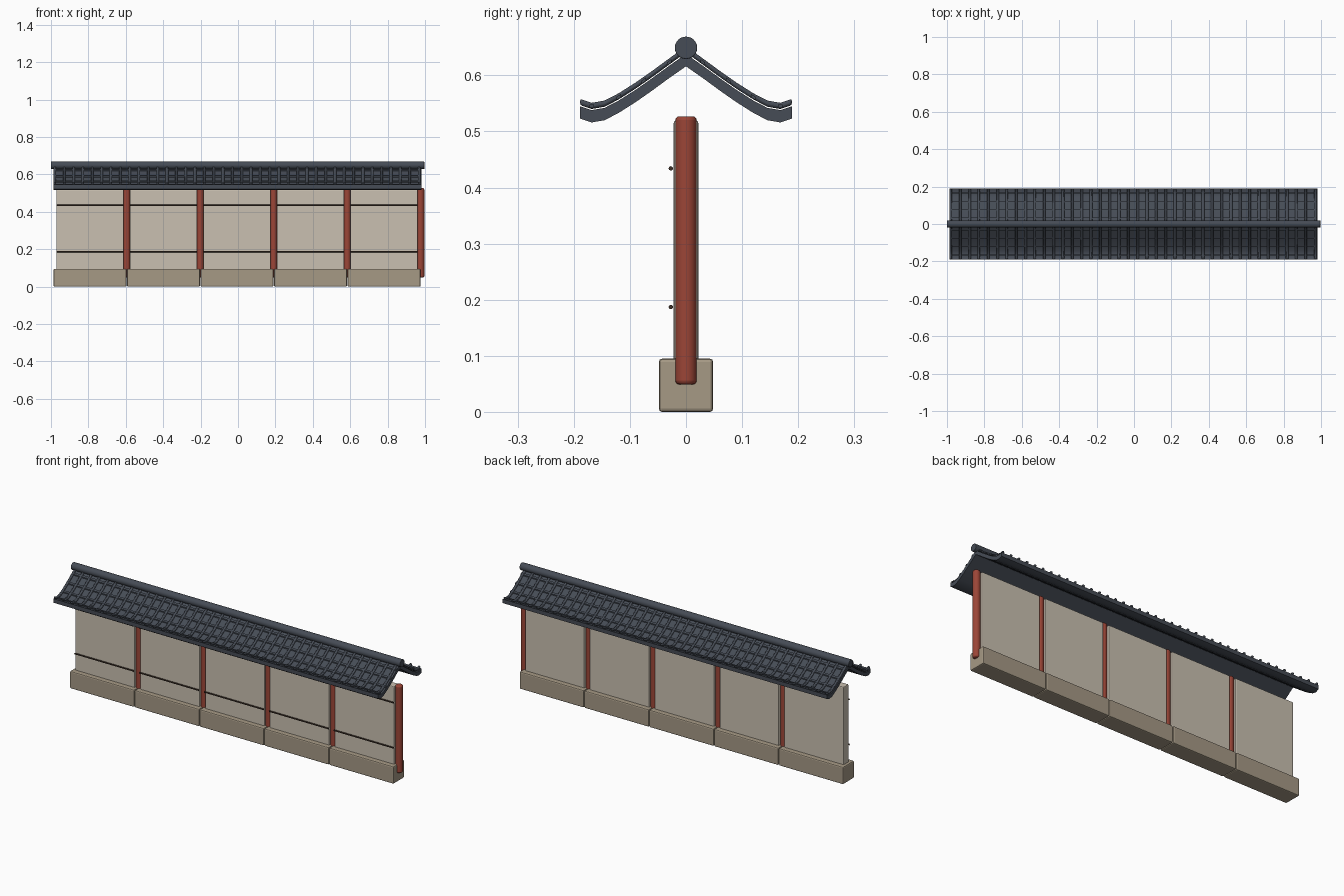
import bpy, bmesh
from math import pi

if "Cube" in bpy.data.objects:
    bpy.data.objects.remove(bpy.data.objects["Cube"])


def material(name, rgb):
    m = bpy.data.materials.new(name)
    m.use_nodes = True
    m.diffuse_color = (*rgb, 1)
    m.node_tree.nodes["Principled BSDF"].inputs["Base Color"].default_value = (*rgb, 1)
    return m


SLATE = material("slate tile", (0.061, 0.072, 0.092))
PLASTER = material("cream plaster", (0.59, 0.53, 0.44))
STONE = material("tan stone", (0.38, 0.32, 0.235))
RED = material("red lacquer", (0.33, 0.06, 0.038))
BROWN = material("dark brown wood", (0.045, 0.028, 0.02))


def finish(obj, name, mat, bevel=0, segments=2):
    obj.name = name
    obj.data.materials.append(mat)
    if bevel:
        b = obj.modifiers.new("Bevel", "BEVEL")
        b.width, b.segments = bevel, segments
        b.limit_method, b.angle_limit = "ANGLE", 0.8
    return obj


def smooth():
    bpy.ops.object.shade_smooth_by_angle(angle=0.7)


def box(name, mat, centre, size, bevel):
    bpy.ops.mesh.primitive_cube_add(size=1, location=centre)
    obj = bpy.context.object
    obj.scale = size
    bpy.ops.object.transform_apply(location=False, rotation=False, scale=True)
    return finish(obj, name, mat, bevel)


def rod(name, mat, centre, radius, length, along_x=False, bevel=0, sides=20):
    bpy.ops.mesh.primitive_cylinder_add(
        vertices=sides, radius=radius, depth=length, location=centre,
        rotation=(0, pi / 2 if along_x else 0, 0))
    smooth()
    return finish(bpy.context.object, name, mat, bevel, 3)


def extrude_band(name, mat, path, low, high, x0, x1, bevel=0):
    """Solid band following a (y, z) path, between two heights above it."""
    outline = [(y, z + low) for y, z in path] + [(y, z + high) for y, z in reversed(path)]
    bm = bmesh.new()
    ends = [[bm.verts.new((x, y, z)) for y, z in outline] for x in (x0, x1)]
    n, half = len(outline), len(path)
    for i in range(n):
        j = (i + 1) % n
        bm.faces.new((ends[0][i], ends[0][j], ends[1][j], ends[1][i]))
    for ring in ends:
        for i in range(half - 1):
            bm.faces.new((ring[i], ring[i + 1], ring[n - 2 - i], ring[n - 1 - i]))
    bmesh.ops.recalc_face_normals(bm, faces=bm.faces)
    mesh = bpy.data.meshes.new(name)
    bm.to_mesh(mesh)
    bm.free()
    obj = bpy.data.objects.new(name, mesh)
    bpy.context.collection.objects.link(obj)
    bpy.ops.object.select_all(action="DESELECT")
    obj.select_set(True)
    bpy.context.view_layer.objects.active = obj
    smooth()
    return finish(obj, name, mat, bevel)


def mirror_y(obj):
    m = obj.modifiers.new("Mirror", "MIRROR")
    m.use_axis = (False, True, False)


# Wall bays: stone footing, plaster panel, post on the left edge, front rails
BAYS, PITCH, FIRST = 5, 0.393, -0.791
for i in range(BAYS):
    x = FIRST + i * PITCH
    box(f"footing_{i + 1}", STONE, (x, 0, 0.0475), (0.39, 0.097, 0.095), 0.006)
    box(f"wall_panel_{i + 1}", PLASTER, (x, 0, 0.304), (0.36, 0.044, 0.432), 0.005)
    rod(f"post_{i + 1}", RED, (x + 0.196, 0, 0.288), 0.019, 0.478, bevel=0.007)
    for level, z in (("lower", 0.187), ("upper", 0.434)):
        rod(f"{level}_rail_{i + 1}", BROWN, (x, -0.027, z), 0.004, 0.36, True, sides=8)

# Swept roof underside, from ridge to upturned eave
slope = [(0, 0.616), (0.03, 0.595), (0.06, 0.573), (0.09, 0.552), (0.12, 0.533),
         (0.145, 0.520), (0.168, 0.516), (0.189, 0.523)]
full = [(-y, z) for y, z in reversed(slope[1:])] + slope
extrude_band("roof_slab", SLATE, full, 0, 0.022, -0.987, 0.981)

# Raised tile ribs running down both slopes
rib_path = [(0.008, 0.611)] + slope[1:]
RIBS, SPACING = 40, PITCH / 8
rib = extrude_band("roof_tile_ribs", SLATE, rib_path, 0.024, 0.035, -0.986, -0.972, 0.004)
mirror_y(rib)
a = rib.modifiers.new("Array", "ARRAY")
a.count = RIBS
a.use_relative_offset, a.use_constant_offset = False, True
a.constant_offset_displace = (SPACING + 0.0008, 0, 0)


# Horizontal tile courses between the ribs
def height(y):
    for (y0, z0), (y1, z1) in zip(slope, slope[1:]):
        if y0 <= y <= y1:
            return z0 + (z1 - z0) * (y - y0) / (y1 - y0)


for n, y in enumerate((0.03, 0.075, 0.12, 0.168)):
    path = [(v, height(v)) for v in (y - 0.004, y + 0.004)]
    mirror_y(extrude_band(f"tile_course_{n + 1}", SLATE, path, 0.025, 0.031, -0.986, 0.98))

# Ridge cap
rod("ridge_cap", SLATE, (-0.002, 0, 0.649), 0.02, 1.996, True, 0.002, 24)
